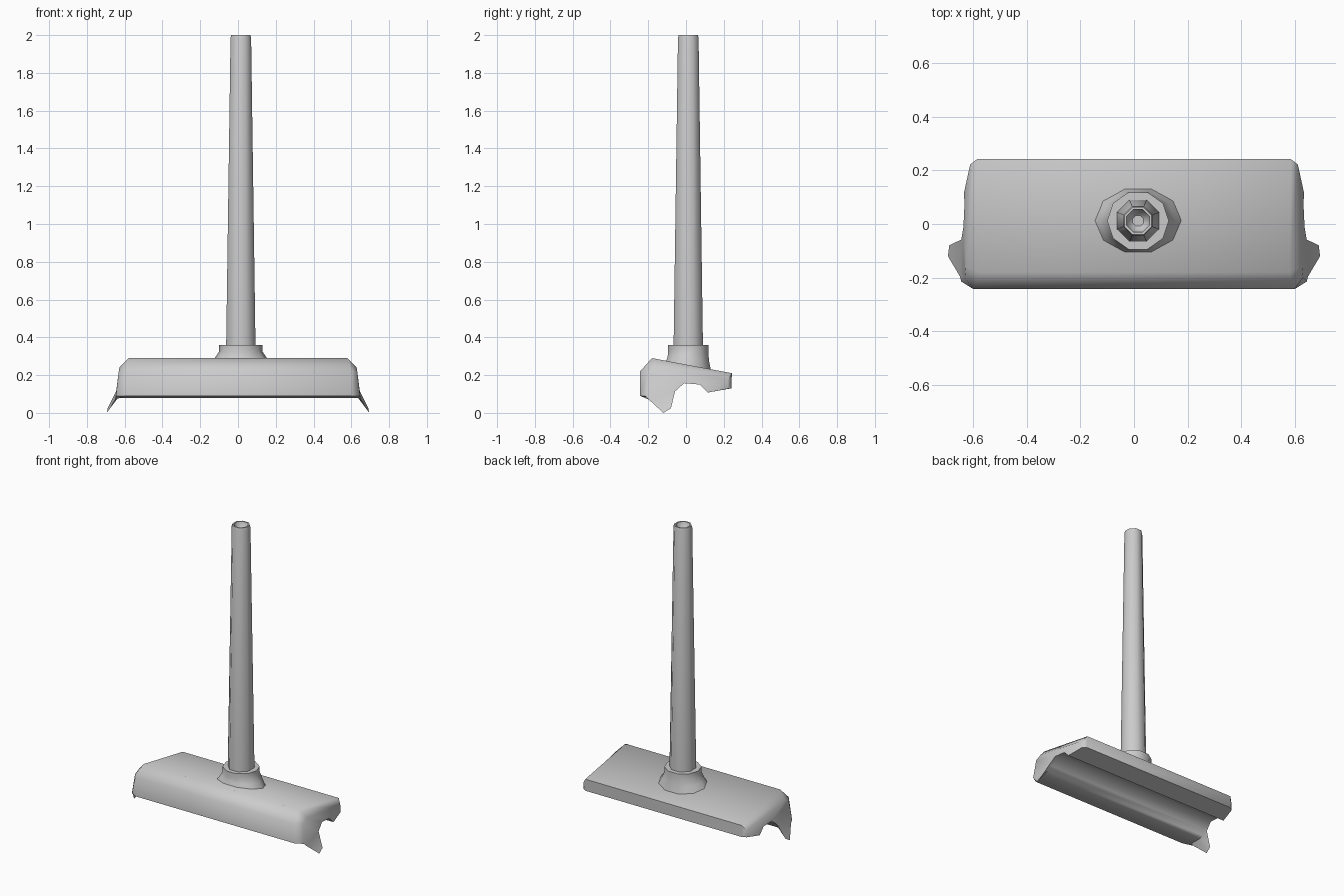
import bpy, bmesh, math

if "Cube" in bpy.data.objects:
    bpy.data.objects.remove(bpy.data.objects["Cube"])

CX, CY = 0.015, 0.012  # handle axis


def finish(bm, name, angle):
    bmesh.ops.recalc_face_normals(bm, faces=bm.faces[:])
    me = bpy.data.meshes.new(name)
    bm.to_mesh(me)
    bm.free()
    ob = bpy.data.objects.new(name, me)
    bpy.context.collection.objects.link(ob)
    bpy.ops.object.select_all(action='DESELECT')
    ob.select_set(True)
    bpy.context.view_layer.objects.active = ob
    bpy.ops.object.shade_smooth_by_angle(angle=math.radians(angle))
    return ob


def bridge(bm, a, b):
    n = len(a)
    for i in range(n):
        j = (i + 1) % n
        bm.faces.new((a[i], a[j], b[j], b[i]))


# Head: cross-section at the body (x, y, z) and at the flared end (x, y, z)
section = [
    ((.600, -.243, .220), (.632, -.200, .215)),
    ((.580, -.180, .290), (.628, -.160, .240)),
    ((.585, .243, .210), (.612, .222, .175)),
    ((.585, .240, .130), (.612, .222, .128)),
    ((.610, .116, .108), (.635, .116, .108)),
    ((.610, .074, .150), (.633, .074, .150)),
    ((.610, -.010, .157), (.637, -.010, .157)),
    ((.620, -.058, .114), (.645, -.058, .114)),
    ((.635, -.080, .085), (.690, -.080, .024)),
    ((.635, -.120, .080), (.695, -.120, .000)),
    ((.635, -.196, .080), (.650, -.196, .070)),
    ((.600, -.243, .090), (.645, -.215, .090)),
]
end_faces = [(0, 1, 6, 7), (7, 8, 9, 10), (0, 7, 10, 11),
             (1, 5, 6), (1, 2, 5), (2, 3, 4, 5)]

bm = bmesh.new()
rings = []
for side, k in ((-1, 1), (-1, 0), (1, 0), (1, 1)):
    rings.append([bm.verts.new((side * p[k][0], p[k][1], p[k][2])) for p in section])
for a, b in zip(rings, rings[1:]):
    bridge(bm, a, b)
for ring in (rings[0], rings[-1]):
    for f in end_faces:
        bm.faces.new([ring[i] for i in f])
finish(bm, "head", 50)


def lathe(name, profile, sides, turn, angle):
    """Profile rows are (rx, ry, z, slope along y); both ends are capped."""
    bm = bmesh.new()
    prev = None
    for rx, ry, z, slope in profile:
        ring = []
        for i in range(sides):
            t = turn + 2 * math.pi * i / sides
            x, y = CX + rx * math.cos(t), CY + ry * math.sin(t)
            ring.append(bm.verts.new((x, y, z - slope * y)))
        if prev:
            bridge(bm, prev, ring)
        else:
            bm.faces.new(ring)
        prev = ring
    bm.faces.new(prev)
    return finish(bm, name, angle)


# Collar flaring onto the sloped top of the head
lathe("collar", [(.168, .127, .245, .19), (.140, .115, .288, .08),
                 (.115, .112, .325, 0), (.115, .112, .36, 0)], 10, 0, 40)

# Tapered octagonal handle with a dished hollow at the top
lathe("handle", [(.084, .084, .30, 0), (.084, .084, .36, 0), (.059, .059, 1.985, 0),
                 (.055, .055, 2.0, 0), (.046, .046, 2.0, 0),
                 (.040, .040, 1.975, 0), (.022, .022, 1.955, 0)],
      8, math.pi / 8, 50)
